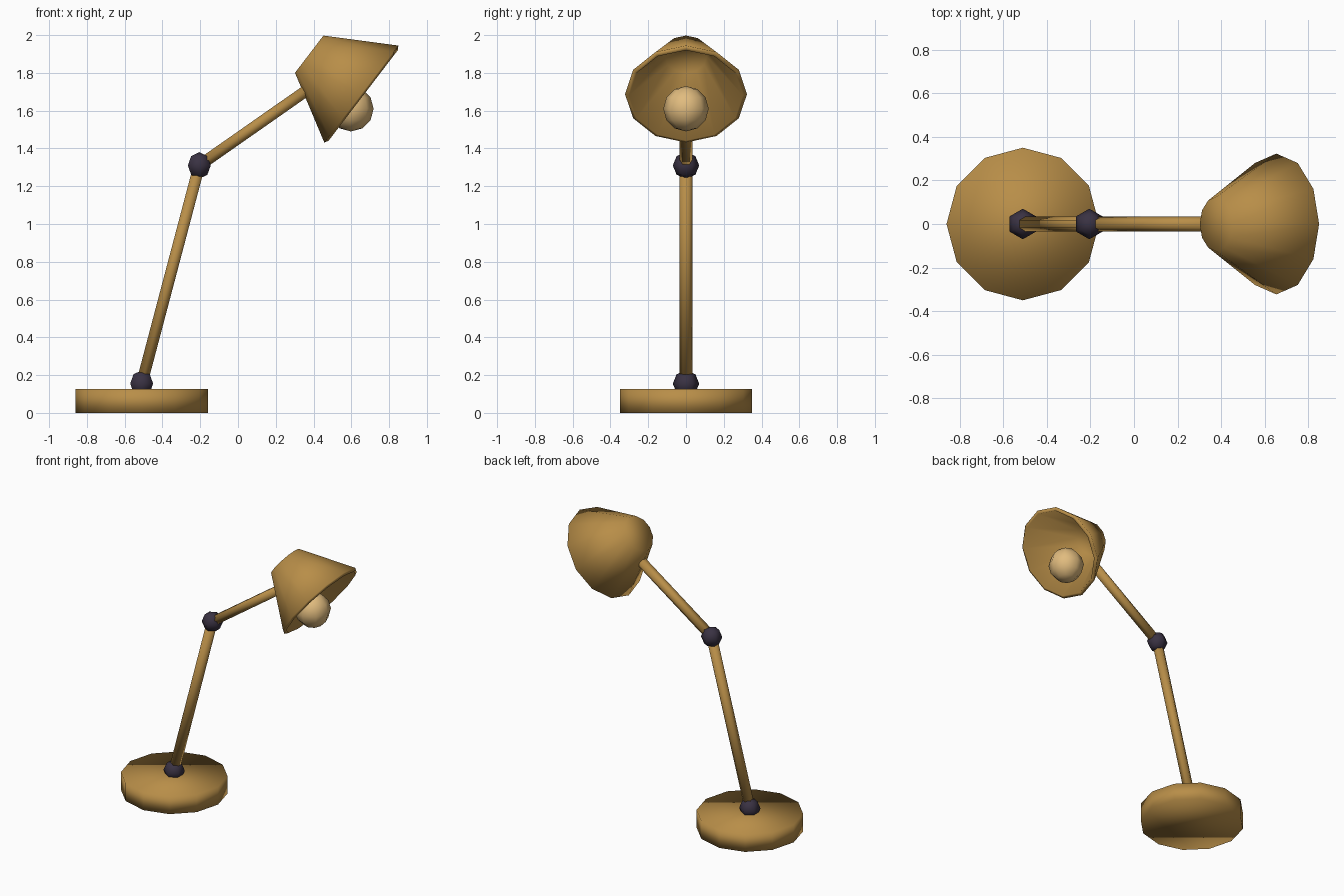
import bpy
from mathutils import Vector

cube = bpy.data.objects.get("Cube")
if cube:
    bpy.data.objects.remove(cube, do_unlink=True)


def material(name, colour):
    mat = bpy.data.materials.new(name)
    mat.use_nodes = True
    mat.diffuse_color = (*colour, 1)
    bsdf = next(n for n in mat.node_tree.nodes if n.type == 'BSDF_PRINCIPLED')
    bsdf.inputs["Base Color"].default_value = (*colour, 1)
    return mat


brass = material("brass", (0.48, 0.27, 0.065))
dark = material("dark_joint", (0.042, 0.032, 0.056))
glow = material("warm_bulb", (0.75, 0.50, 0.21))


def finish(name, mat):
    obj = bpy.context.object
    obj.name = name
    obj.data.materials.append(mat)
    bpy.ops.object.shade_smooth()
    return obj


def tapered_rod(name, start, end, r1, r2, sides, mat):
    """Closed tube or cone between two points."""
    start, end = Vector(start), Vector(end)
    axis = end - start
    bpy.ops.mesh.primitive_cone_add(vertices=sides, radius1=r1, radius2=r2,
                                    depth=axis.length, location=(start + end) / 2)
    obj = finish(name, mat)
    # The parts lean only in the XZ plane, so a turn about Y is enough
    obj.rotation_euler.y = Vector((0, 0, 1)).angle(axis)
    return obj


def ball(name, centre, radius, segments, rings, mat):
    bpy.ops.mesh.primitive_uv_sphere_add(segments=segments, ring_count=rings,
                                         radius=radius, location=centre)
    return finish(name, mat)


foot = (-0.51, 0, 0.155)
elbow = (-0.205, 0, 1.31)
neck = (0.36, 0, 1.705)

# Base, arms and joints
tapered_rod("base", (-0.51, 0, 0), (-0.51, 0, 0.127), 0.35, 0.35, 12, brass)
tapered_rod("lower_arm", foot, elbow, 0.035, 0.035, 6, brass)
tapered_rod("upper_arm", elbow, neck, 0.035, 0.035, 6, brass)
ball("base_joint", foot, 0.07, 6, 4, dark)
ball("elbow_joint", elbow, 0.07, 6, 4, dark)

# Shade: cone opened at its wide end and given a wall thickness
shade = tapered_rod("shade", (0.377, 0, 1.899), (0.653, 0, 1.688),
                    0.124, 0.323, 12, brass)
import bmesh
bm = bmesh.new()
bm.from_mesh(shade.data)
mouth = max(bm.faces, key=lambda f: f.calc_center_median().z)
bmesh.ops.delete(bm, geom=[mouth], context='FACES_ONLY')
bm.to_mesh(shade.data)
bm.free()
wall = shade.modifiers.new("wall", 'SOLIDIFY')
wall.thickness = 0.025
wall.offset = -1

# Bulb
ball("bulb", (0.598, 0, 1.61), 0.12, 8, 6, glow)
